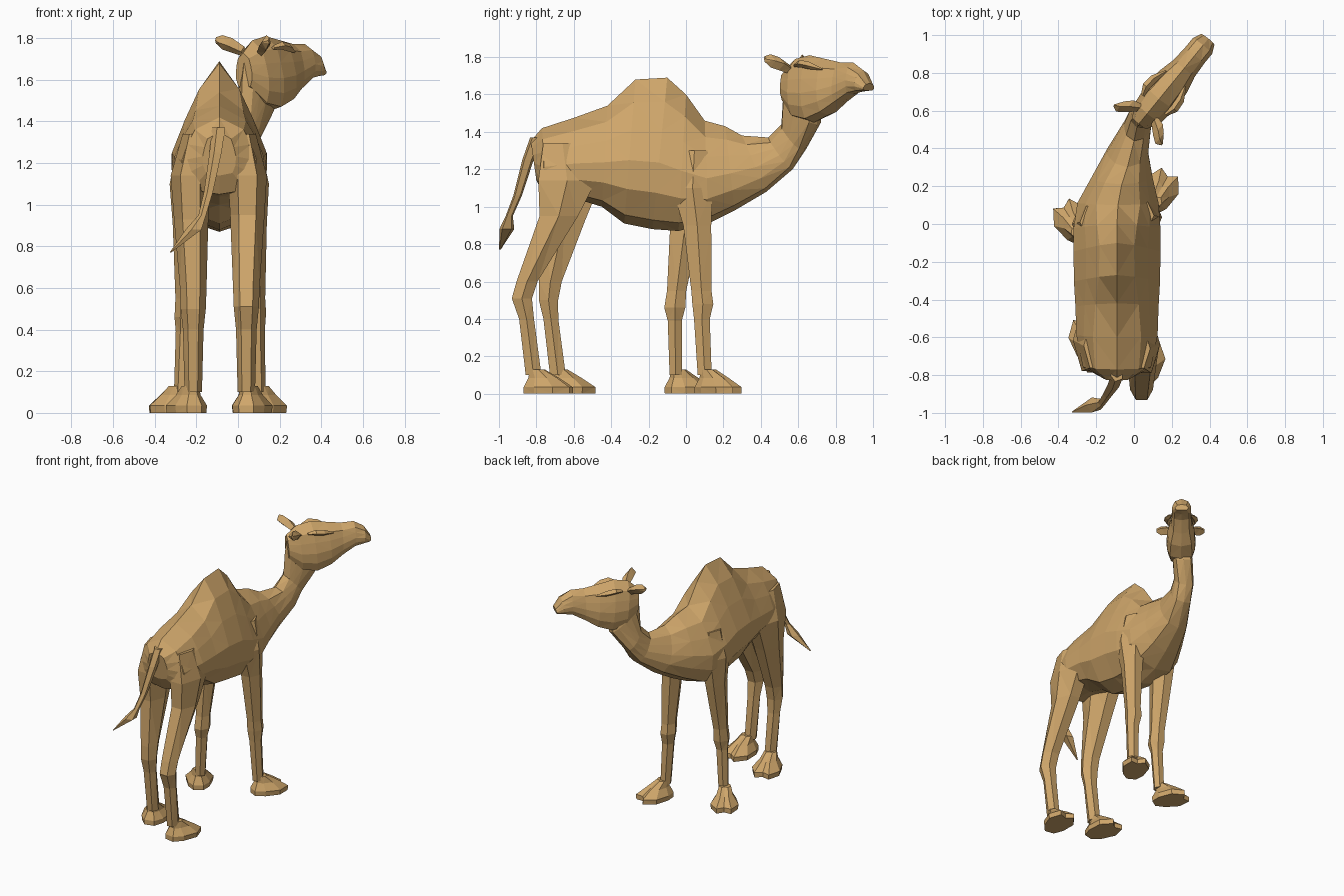
import bpy, bmesh, math
from mathutils import Vector as V

tan = bpy.data.materials.new("tan hide")
tan.diffuse_color = (0.62, 0.38, 0.145, 1)


def loft(name, rings):
    """Skin a list of equal-length point rings into a closed flat-shaded object."""
    bm = bmesh.new()
    loops = [[bm.verts.new(p) for p in r] for r in rings]
    n = len(loops[0])
    for a, b in zip(loops, loops[1:]):
        for i in range(n):
            bm.faces.new((a[i], a[(i + 1) % n], b[(i + 1) % n], b[i]))
    bm.faces.new(loops[0])
    bm.faces.new(loops[-1])
    bmesh.ops.recalc_face_normals(bm, faces=bm.faces)
    bmesh.ops.triangulate(bm, faces=[f for f in bm.faces if len(f.verts) > 3])
    me = bpy.data.meshes.new(name)
    bm.to_mesh(me)
    bm.free()
    me.materials.append(tan)
    ob = bpy.data.objects.new(name, me)
    bpy.context.collection.objects.link(ob)
    return ob


# half outline of a trunk section: (fraction of half width, fraction down)
SECTION = [(0.42, 0.16), (0.72, 0.35), (1.0, 0.56), (0.95, 0.76), (0.55, 0.94)]


def section(top, bottom, hw, k, side=V((1, 0, 0))):
    """Ring from a top point to a bottom point; smaller k is rounder."""
    top, bottom = V(top), V(bottom)
    right = [top.lerp(bottom, t) + side * hw * w ** k for w, t in SECTION]
    left = [top.lerp(bottom, t) - side * hw * w ** k for w, t in reversed(SECTION)]
    return [top] + right + [bottom] + left


def oval(c, hx, hy, n=6, turn=0.0):
    return [V(c) + V((hx * math.cos(a), hy * math.sin(a), 0))
            for a in (turn + math.tau * (i + 0.5) / n for i in range(n))]


# body with hump: x, top y, top z, bottom y, bottom z, half width, roundness
body = [
    (-0.09, -0.83, 1.35, -0.80, 1.14, 0.08, 0.4),
    (-0.09, -0.77, 1.42, -0.75, 1.05, 0.18, 0.5),
    (-0.09, -0.60, 1.475, -0.58, 1.04, 0.215, 0.6),
    (-0.09, -0.42, 1.54, -0.45, 1.00, 0.22, 0.75),
    (-0.09, -0.27, 1.68, -0.33, 0.91, 0.228, 1.0),
    (-0.09, -0.10, 1.69, -0.18, 0.88, 0.23, 1.05),
    (-0.09, 0.00, 1.60, -0.04, 0.87, 0.23, 0.9),
    (-0.085, 0.10, 1.46, 0.12, 0.91, 0.215, 0.7),
    (-0.065, 0.21, 1.43, 0.26, 0.98, 0.165, 0.7),
    (-0.035, 0.30, 1.38, 0.43, 1.08, 0.11, 0.6),
]
rings = [section((x, yt, zt), (x, yb, zb), w, k) for x, yt, zt, yb, zb, w, k in body]

# head direction (turned to one side) and its sideways axis
D, P = V((0.632, 0.774, 0)), V((0.774, -0.632, 0))
H = V((0.05, 0.56, 0))

# neck continues the body loft
for top, bot, w, f in [((0.0, 0.44, 1.37), (0.03, 0.57, 1.20), 0.072, 0.3),
                       ((0.015, 0.51, 1.44), (0.06, 0.63, 1.30), 0.066, 0.6),
                       ((0.02, 0.52, 1.60), (0.14, 0.70, 1.44), 0.068, 1.0),
                       ((0.03, 0.53, 1.70), (0.16, 0.70, 1.53), 0.06, 1.0)]:
    rings.append(section(top, bot, w, 0.5, V((1, 0, 0)).lerp(P, f).normalized()))
loft("body_and_neck", rings)


def hp(s, p, z):
    """Point in head space: along, sideways, height."""
    return H + D * s + P * p + V((0, 0, z))


# head: top s, top z, bottom s, bottom z, half width
head = [(-0.04, 1.73, -0.03, 1.56, 0.05), (0.03, 1.79, 0.06, 1.47, 0.088),
        (0.13, 1.81, 0.16, 1.45, 0.10), (0.24, 1.79, 0.26, 1.49, 0.093),
        (0.34, 1.772, 0.34, 1.545, 0.072), (0.43, 1.772, 0.43, 1.60, 0.066),
        (0.50, 1.73, 0.49, 1.615, 0.066), (0.545, 1.66, 0.535, 1.62, 0.045)]
loft("head", [section(hp(a, 0, za), hp(b, 0, zb), w, 0.45, P) for a, za, b, zb, w in head])

# ears and brow ridges on both sides of the head
for m, nm in ((1, "right"), (-1, "left")):
    ear = []
    for s, p, z, w, h in [(0.03, 0.05, 1.735, 0.025, 0.025), (0.0, 0.10, 1.765, 0.04, 0.035),
                          (-0.03, 0.135, 1.78, 0.035, 0.035), (-0.045, 0.165, 1.79, 0.006, 0.015)]:
        ear.append([hp(s + w, m * p, z), hp(s, m * p, z + h),
                    hp(s - w, m * p, z), hp(s, m * p, z - h)])
    loft(nm + "_ear", ear)
    brow = []
    for s, p, z, w in [(0.09, 0.08, 1.755, 0.01), (0.14, 0.095, 1.765, 0.022),
                       (0.20, 0.09, 1.755, 0.022), (0.27, 0.065, 1.735, 0.006)]:
        brow.append([hp(s, m * (p + w), z), hp(s, m * p, z + w * 0.9),
                     hp(s, m * (p - w), z), hp(s, m * p, z - w * 0.9)])
    loft(nm + "_brow", brow)

# padded two-toed foot outline: forward, sideways
FOOT = [(-0.06, -0.035), (0.0, -0.075), (0.10, -0.095), (0.18, -0.05), (0.155, 0.0),
        (0.18, 0.05), (0.10, 0.095), (0.0, 0.075), (-0.06, 0.035)]


def foot(name, x, y, deg, size=1.0):
    a = math.radians(deg)
    f, s = V((math.sin(a), math.cos(a), 0)), V((math.cos(a), -math.sin(a), 0))

    def ring(z, fs, ss, off=0.0):
        return [V((x, y, z)) + f * (u * fs * size + off) + s * (v * ss * size) for u, v in FOOT]
    loft(name, [ring(0, 1, 0.95), ring(0.035, 1, 1), ring(0.085, 0.62, 0.6), ring(0.13, 0.3, 0.42, -0.015)])


def leg(name, rows):
    """rows: x centre, half x, rear y, front y, z"""
    loft(name, [oval((x, (a + b) / 2, z), hx * 1.1, (b - a) / 2 * 1.08, 6, math.pi / 6)
                for x, hx, a, b, z in rows])


# front legs: shoulder, knee, shin
leg("front_right_leg", [(0.04, 0.06, -0.03, 0.12, 1.30), (0.055, 0.085, -0.08, 0.15, 1.10),
                        (0.07, 0.062, -0.02, 0.14, 0.90), (0.08, 0.046, 0.025, 0.14, 0.55),
                        (0.08, 0.05, 0.03, 0.15, 0.48), (0.085, 0.04, 0.04, 0.13, 0.40),
                        (0.095, 0.034, 0.06, 0.14, 0.10)])
leg("front_left_leg", [(-0.22, 0.06, -0.08, 0.10, 1.30), (-0.235, 0.085, -0.12, 0.12, 1.10),
                       (-0.245, 0.062, -0.09, 0.08, 0.90), (-0.25, 0.046, -0.105, 0.005, 0.55),
                       (-0.25, 0.05, -0.12, 0.0, 0.46), (-0.255, 0.04, -0.10, -0.02, 0.39),
                       (-0.27, 0.034, -0.09, -0.02, 0.10)])
foot("front_right_foot", 0.105, 0.115, 28)
foot("front_left_foot", -0.29, -0.045, -32)

# hind legs: thigh, hock, shank
leg("hind_right_leg", [(0.02, 0.06, -0.77, -0.55, 1.34), (0.045, 0.085, -0.80, -0.47, 1.14),
                       (0.045, 0.075, -0.79, -0.57, 0.95), (0.04, 0.058, -0.91, -0.79, 0.60),
                       (0.04, 0.055, -0.935, -0.82, 0.51), (0.04, 0.045, -0.895, -0.81, 0.40),
                       (0.04, 0.038, -0.86, -0.77, 0.10)])
leg("hind_left_leg", [(-0.20, 0.06, -0.77, -0.52, 1.34), (-0.23, 0.085, -0.79, -0.44, 1.14),
                      (-0.225, 0.075, -0.77, -0.53, 0.93), (-0.215, 0.058, -0.79, -0.66, 0.60),
                      (-0.215, 0.055, -0.79, -0.68, 0.50), (-0.215, 0.045, -0.765, -0.68, 0.40),
                      (-0.215, 0.038, -0.73, -0.64, 0.10)])
foot("hind_right_foot", 0.05, -0.80, 10, 1.05)
foot("hind_left_foot", -0.225, -0.68, -14, 1.05)

# tail with tuft swinging to one side
tail = [(-0.09, -0.80, 1.37, 0.035), (-0.105, -0.845, 1.25, 0.032), (-0.14, -0.90, 1.06, 0.024),
        (-0.17, -0.945, 0.95, 0.02), (-0.21, -0.958, 0.88, 0.042), (-0.325, -0.995, 0.77, 0.004)]
loft("tail", [oval((x, y, z), r, r, 5) for x, y, z, r in tail])
